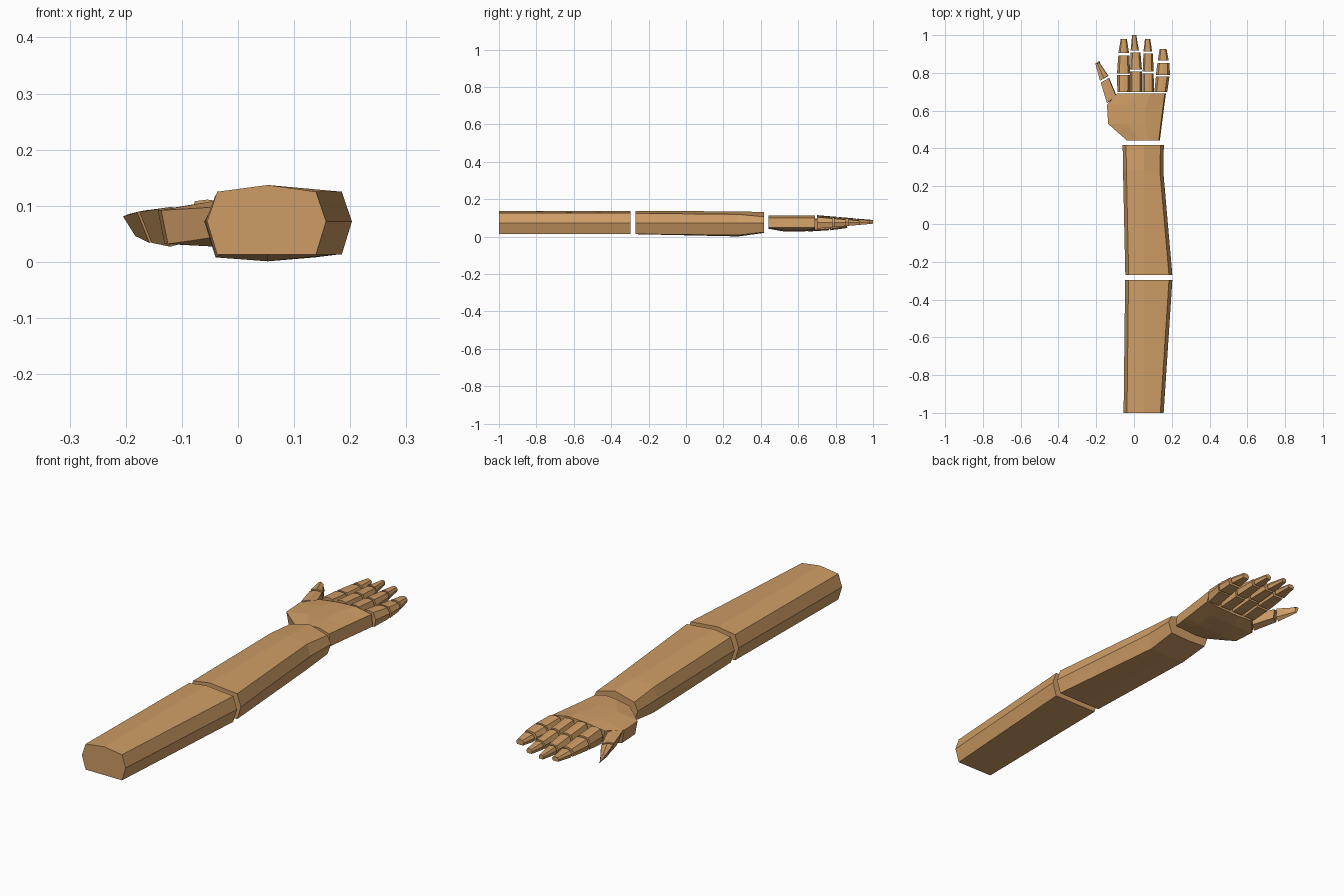
import bpy, bmesh

wood = bpy.data.materials.new("warm_wood")
wood.diffuse_color = (0.62, 0.335, 0.13, 1)


def loft(name, rings):
    """Closed solid through rings of equal point count."""
    bm = bmesh.new()
    loops = [[bm.verts.new(p) for p in ring] for ring in rings]
    n = len(loops[0])
    for a, b in zip(loops, loops[1:]):
        for i in range(n):
            j = (i + 1) % n
            bm.faces.new((a[i], a[j], b[j], b[i]))
    bm.faces.new(loops[0])
    bm.faces.new(loops[-1])
    bmesh.ops.recalc_face_normals(bm, faces=bm.faces)
    me = bpy.data.meshes.new(name)
    bm.to_mesh(me)
    bm.free()
    me.materials.append(wood)
    ob = bpy.data.objects.new(name, me)
    bpy.context.collection.objects.link(ob)


def arm_ring(y, x0, x1, low, keel, shoulder, crown):
    """Eight-sided arm section with pointed sides and a crowned top."""
    c = 0.018
    return [(x0, y, 0.072), (x0 + c, y, shoulder), (0.053, y, crown),
            (x1 - c, y, shoulder), (x1, y, 0.072), (x1 - c, y, low),
            (0.053, y, keel), (x0 + c, y, low)]


# Upper arm and forearm
loft("upper_arm", [arm_ring(-1.0, -0.055, 0.157, 0.013, 0.013, 0.125, 0.137),
                   arm_ring(-0.297, -0.047, 0.203, 0.013, 0.013, 0.125, 0.137)])
loft("forearm", [arm_ring(-0.27, -0.046, 0.203, 0.014, 0.013, 0.125, 0.137),
                 arm_ring(0.28, -0.058, 0.155, 0.008, 0.001, 0.119, 0.135),
                 arm_ring(0.418, -0.06, 0.158, 0.024, 0.02, 0.106, 0.131)])


# Palm: y, left, right, bottom, left top edge
def palm_ring(y, x0, x1, low, edge):
    w = x1 - x0
    return [(x0 + 0.012, y, low + 0.005), (x0, y, edge),
            (x0 + w * 0.36, y, 0.11), (x0 + w * 0.68, y, 0.114),
            (x1 - 0.006, y, 0.1), (x1, y, 0.048),
            (x1 - w * 0.2, y, low + 0.005), (x0 + w * 0.35, y, low)]


loft("palm", [palm_ring(0.442, -0.037, 0.137, 0.042, 0.098),
              palm_ring(0.497, -0.10, 0.144, 0.032, 0.094),
              palm_ring(0.53, -0.137, 0.148, 0.027, 0.092),
              palm_ring(0.63, -0.143, 0.161, 0.027, 0.092),
              palm_ring(0.69, -0.09, 0.169, 0.038, 0.098)])


def finger_ring(y, x0, x1, low, high):
    w = x1 - x0
    m = (low + high) / 2
    return [(x0 + w * 0.1, y, low), (x0, y, m), (x0 + w * 0.17, y, high - 0.003),
            (x0 + w * 0.5, y, high), (x1 - w * 0.17, y, high - 0.003),
            (x1, y, m), (x1 - w * 0.1, y, low)]


# Fingers: name, drop, then (y0, y1, left0, right0, left1, right1) per joint
fingers = [
    ("index", 0.004, [(0.70, 0.788, -0.088, -0.022, -0.09, -0.02),
                      (0.798, 0.893, -0.09, -0.02, -0.083, -0.025),
                      (0.905, 0.98, -0.083, -0.026, -0.07, -0.038)]),
    ("middle", 0.0, [(0.70, 0.808, -0.02, 0.042, -0.02, 0.042),
                     (0.818, 0.908, -0.02, 0.042, -0.018, 0.034),
                     (0.918, 1.0, -0.018, 0.026, -0.01, 0.012)]),
    ("ring", 0.002, [(0.70, 0.797, 0.044, 0.106, 0.046, 0.104),
                     (0.807, 0.902, 0.046, 0.104, 0.05, 0.1),
                     (0.912, 0.98, 0.05, 0.096, 0.058, 0.086)]),
    ("little", 0.008, [(0.70, 0.782, 0.108, 0.176, 0.116, 0.188),
                       (0.79, 0.853, 0.116, 0.19, 0.124, 0.188),
                       (0.865, 0.927, 0.126, 0.184, 0.136, 0.172)]),
]


def span(y, drop):
    t = (y - 0.7) / 0.3
    return 0.043 + 0.026 * t, 0.115 - 0.026 * t - drop


for name, drop, joints in fingers:
    for k, (ya, yb, a0, a1, b0, b1) in enumerate(joints, 1):
        loft(f"{name}_finger_joint_{k}",
             [finger_ring(ya, a0, a1, *span(ya, drop)),
              finger_ring(yb, b0, b1, *span(yb, drop))])


# Thumb: each end given by outer and inner points, underside tucked inward
def thumb_ring(p, q, low, high):
    (ax, ay), (bx, by) = p, q
    s = 0.022
    return [(ax + s, ay + s * 0.6, low), (ax, ay, high - 0.004),
            ((ax + bx) / 2, (ay + by) / 2, high), (bx, by, high - 0.008),
            (bx + 0.003, by, low + 0.008)]


loft("thumb_joint_1", [thumb_ring((-0.143, 0.64), (-0.095, 0.678), 0.027, 0.098),
                       thumb_ring((-0.176, 0.748), (-0.134, 0.772), 0.034, 0.093)])
loft("thumb_joint_2", [thumb_ring((-0.18, 0.758), (-0.138, 0.784), 0.034, 0.093),
                       thumb_ring((-0.205, 0.85), (-0.185, 0.854), 0.046, 0.085)])
